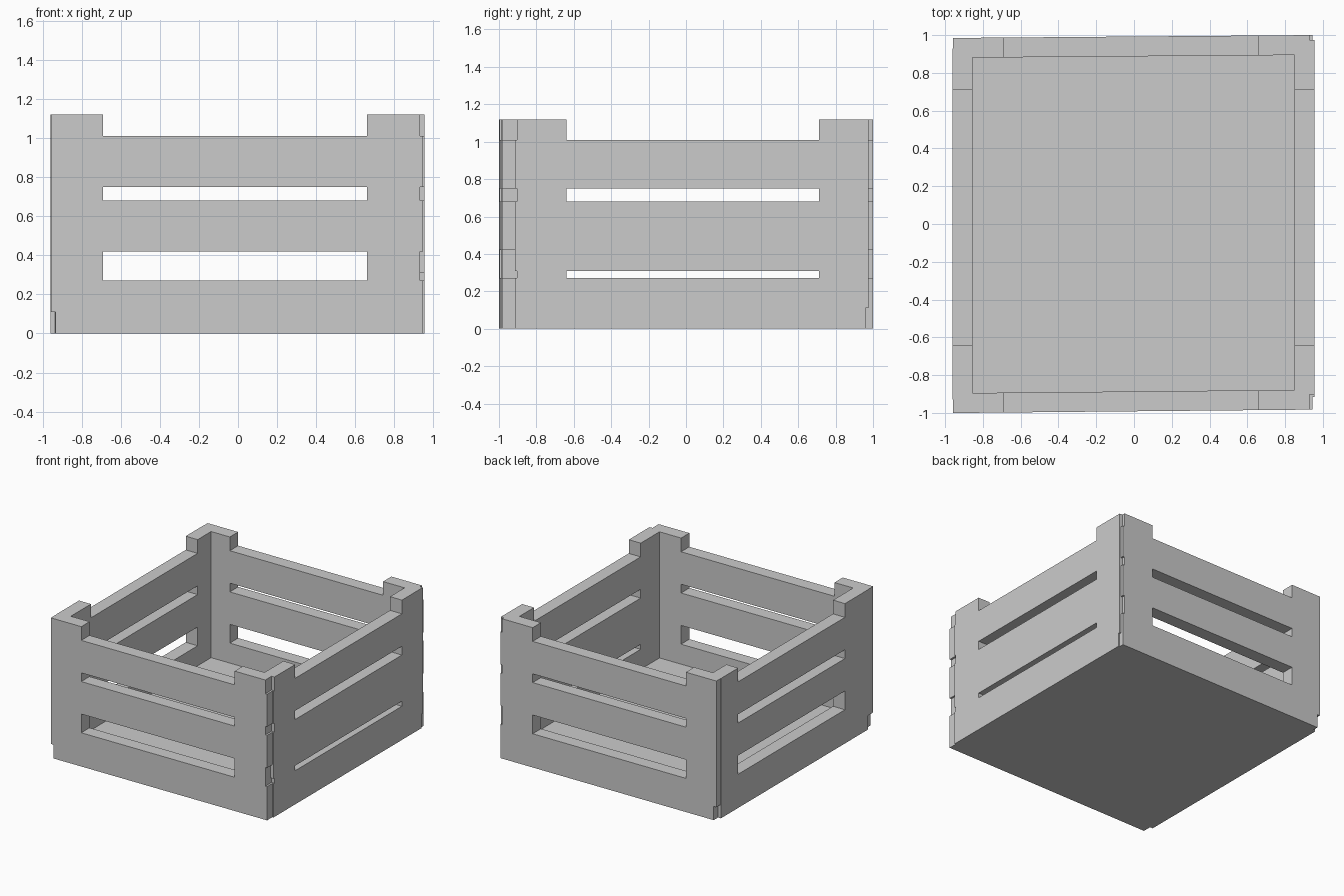
import bpy, bmesh
from math import pi

if "Cube" in bpy.data.objects:
    bpy.data.objects.remove(bpy.data.objects["Cube"])

H, RIM, THICK = 1.12, 1.01, 0.105


def spline(curve, pts):
    s = curve.splines.new('POLY')
    s.points.add(len(pts) - 1)
    for p, (u, v) in zip(s.points, pts):
        p.co = (u, v, 0, 1)
    s.use_cyclic_u = True


def wall(name, loc, angle, left, right, slot_u, low_top):
    """Slatted wall: stepped outline with two slots, extruded to thickness.
    left / right give the end position of the (foot, slat rows, spacer rows)."""
    a, b = slot_u
    rows = [(0, .11, 0), (.11, .27, 1), (.27, low_top, 2), (low_top, .68, 1),
            (.68, .75, 2), (.75, RIM, 1), (RIM, H, 2)]
    up = [(right[k], z) for z0, z1, k in rows for z in (z0, z1)]
    down = [(left[k], z) for z0, z1, k in reversed(rows) for z in (z1, z0)]
    outline = []
    for p in up + [(b, H), (b, RIM), (a, RIM), (a, H)] + down:
        if not outline or p != outline[-1]:
            outline.append(p)
    cu = bpy.data.curves.new(name, 'CURVE')
    cu.dimensions, cu.fill_mode, cu.extrude = '2D', 'BOTH', THICK / 2
    spline(cu, outline)
    for z0, z1 in ((.27, low_top), (.68, .75)):
        spline(cu, [(a, z0), (b, z0), (b, z1), (a, z1)])
    ob = bpy.data.objects.new(name, cu)
    bpy.context.collection.objects.link(ob)
    ob.location, ob.rotation_euler = (*loc, 0), (pi / 2, 0, angle)
    bpy.ops.object.select_all(action='DESELECT')
    ob.select_set(True)
    bpy.context.view_layer.objects.active = ob
    bpy.ops.object.convert(target='MESH')
    me = bpy.context.object.data
    bm = bmesh.new()
    bm.from_mesh(me)
    bmesh.ops.remove_doubles(bm, verts=bm.verts, dist=1e-4)
    bmesh.ops.recalc_face_normals(bm, faces=bm.faces)
    for f in bm.faces:
        f.smooth = False
    bm.to_mesh(me)
    bm.free()


# front and back walls, slightly out of square, with uneven ends
ends_l, ends_r = (-.935, -.958, -.958), (.945, .945, .93)
wall("front_wall", (0, -.939), .0095, ends_l, ends_r, (-.69, .66), .42)
wall("back_wall", (0, .940), .008, ends_l, ends_r, (-.69, .66), .42)

# side walls; the right one has a narrower lower slot
wall("left_wall", (-.9075, 0), pi / 2, (-.93,) * 3, (.93,) * 3, (-.64, .71), .42)
wall("right_wall", (.9025, 0), pi / 2, (-.915, -.915, -.903), (.96, .975, .975),
     (-.64, .71), .31)

# floor slab between the walls
bpy.ops.mesh.primitive_cube_add(size=1, location=(0, 0, .055))
floor = bpy.context.object
floor.name = "floor"
floor.scale = (1.74, 1.81, .11)
